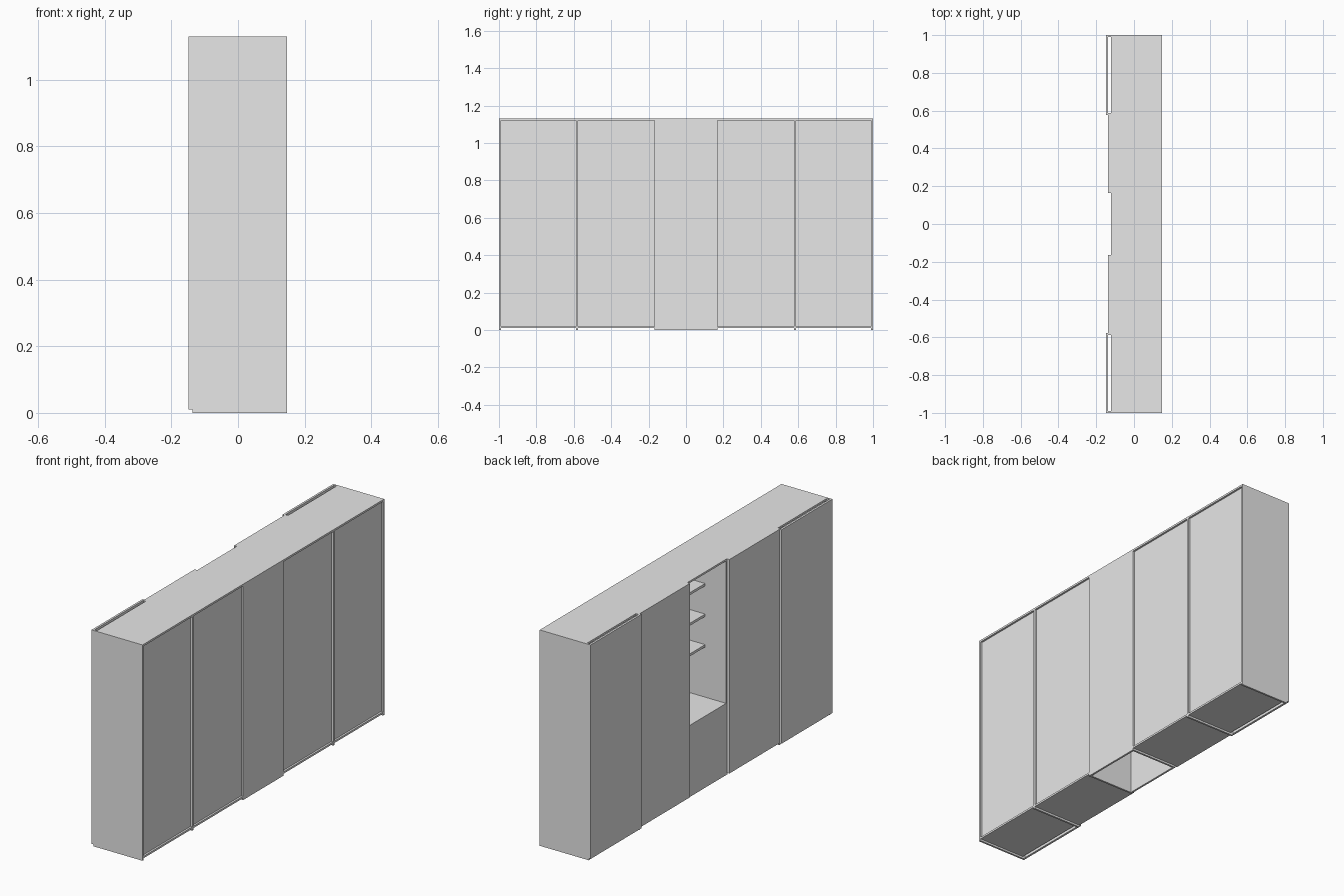
import bpy

cube = bpy.data.objects.get("Cube")
if cube:
    bpy.data.objects.remove(cube, do_unlink=True)

GREY = bpy.data.materials.new("light grey")
GREY.use_nodes = True
GREY.diffuse_color = (0.8, 0.8, 0.8, 1)
GREY.node_tree.nodes["Principled BSDF"].inputs["Base Color"].default_value = (0.8, 0.8, 0.8, 1)

FACES = [(0, 1, 3, 2), (4, 6, 7, 5), (0, 4, 5, 1), (2, 3, 7, 6), (0, 2, 6, 4), (1, 5, 7, 3)]


def board(name, xs, ys, zs):
    """Flat board spanning the given x, y and z ranges."""
    ys = sorted(ys)
    mesh = bpy.data.meshes.new(name)
    mesh.from_pydata([(x, y, z) for x in xs for y in ys for z in zs], [], FACES)
    mesh.materials.append(GREY)
    obj = bpy.data.objects.new(name, mesh)
    bpy.context.collection.objects.link(obj)
    return obj


T = 0.01                      # board thickness
H = 1.13                      # overall height
BACK, PANEL = 0.147, 0.137    # rear edge and recessed back panel
FRONT, RAIL, DOOR = -0.122, -0.137, -0.148
NICHE, MID, END = 0.168, 0.583, 1.0

# Mirrored pairs of cabinets on either side of the niche
for side, s in (("left", 1), ("right", -1)):
    # Upright sides, standing on the ground
    board(side + "_end_side", (RAIL, BACK), (s * (END - T), s * END), (0, H))
    board(side + "_divider", (RAIL, BACK), (s * (MID - T / 2), s * (MID + T / 2)), (0, H))
    board(side + "_niche_side", (FRONT, BACK), (s * (NICHE - T), s * NICHE), (0, H))
    for part, a, b in (("inner", NICHE, MID - T / 2), ("outer", MID + T / 2, END - T)):
        span = (s * a, s * b)
        board(f"{side}_{part}_top", (FRONT, BACK), span, (H - T, H))
        board(f"{side}_{part}_bottom", (FRONT, BACK), span, (T, 2 * T))
        board(f"{side}_{part}_back", (PANEL - T, PANEL), span, (2 * T, H - T))
    # Sliding doors, the outer one running in front
    board(side + "_inner_door", (RAIL, FRONT), (s * (NICHE - T / 2), s * (MID - T / 2)), (T, H))
    board(side + "_outer_door", (DOOR, RAIL), (s * (MID - T / 2), s * END), (T, H))

# Open niche between the cabinets
inside = (T - NICHE, NICHE - T)
board("niche_top", (FRONT, BACK), inside, (H - T, H))
board("niche_back", (BACK - T, BACK), inside, (0, H - T))
board("niche_seat", (FRONT, BACK - T), inside, (0.365, 0.375))
board("niche_front", (FRONT, FRONT + T), inside, (0, 0.365))
for i in range(3):
    z = 0.65 + i * 0.16
    board(f"niche_shelf_{i + 1}", (0.0, BACK - T), inside, (z - 0.013, z))
